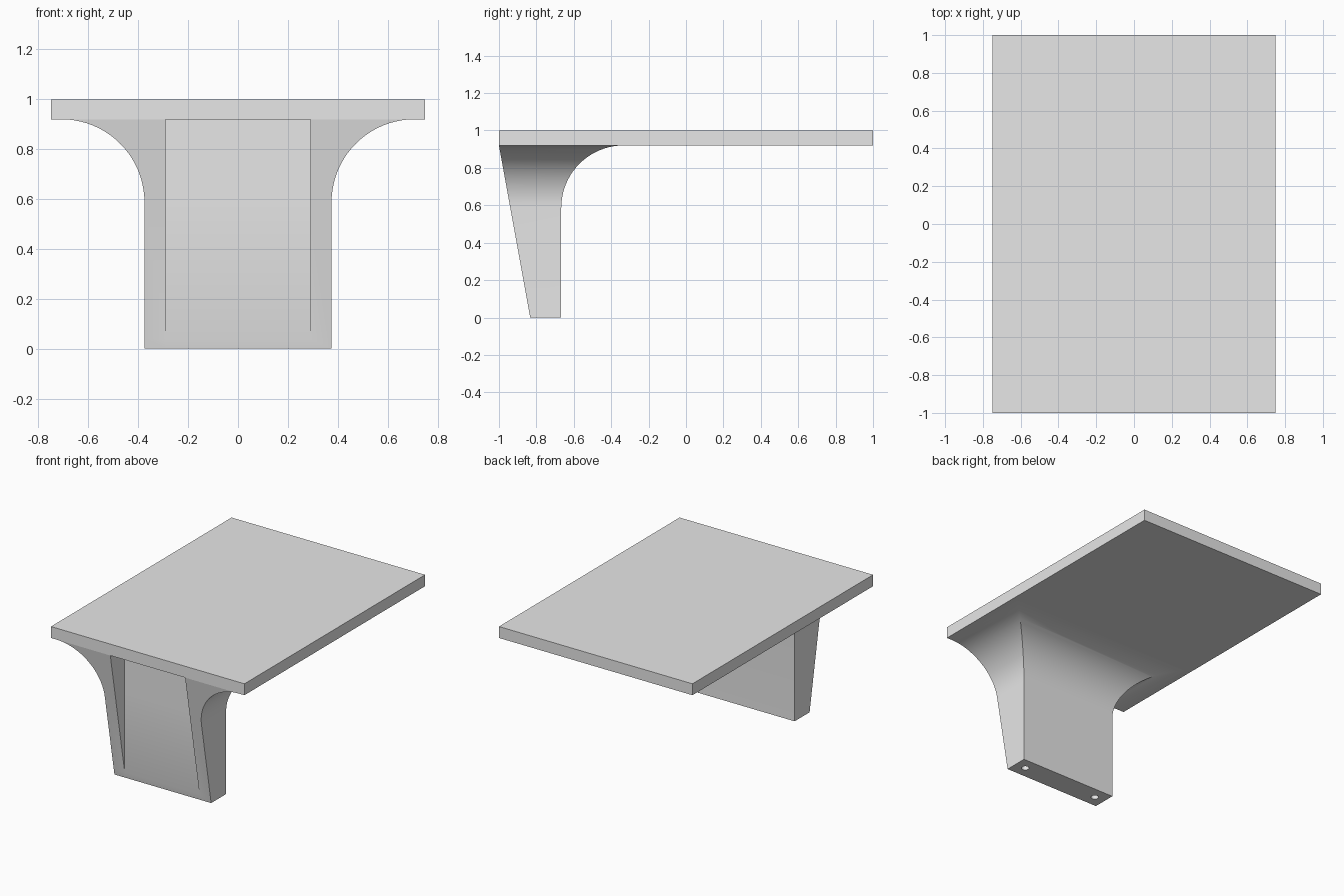
import bpy, bmesh, math

cube = bpy.data.objects.get("Cube")
if cube:
    bpy.data.objects.remove(cube, do_unlink=True)

SLAB_BOTTOM, TOP = 0.92, 1.0
HALF_W, BACK = 0.375, -0.667        # leg half width and back plane
FOOT_FRONT, TOP_FRONT = -0.833, -1  # sloping front of the leg
RADIUS = 1 / 3                      # fillet under the slab
PANEL_X, PANEL_Y = 0.29, -0.84      # recessed front panel

grey = bpy.data.materials.new("plain grey")
grey.use_nodes = True
grey.diffuse_color = (0.8, 0.8, 0.8, 1)
grey.node_tree.nodes["Principled BSDF"].inputs["Base Color"].default_value = (0.8, 0.8, 0.8, 1)


def make_object(name, bm):
    bmesh.ops.recalc_face_normals(bm, faces=bm.faces)
    mesh = bpy.data.meshes.new(name)
    bm.to_mesh(mesh)
    bm.free()
    mesh.materials.append(grey)
    obj = bpy.data.objects.new(name, mesh)
    bpy.context.collection.objects.link(obj)
    return obj


def activate(obj):
    bpy.ops.object.select_all(action='DESELECT')
    obj.select_set(True)
    bpy.context.view_layer.objects.active = obj


def leg_section(z, flare):
    """Outline of the leg at one height, with the panel set into its front."""
    w, back = HALF_W + flare, BACK + flare
    front = FOOT_FRONT + (TOP_FRONT - FOOT_FRONT) * z / SLAB_BOTTOM
    panel = max(front, PANEL_Y)
    half = [(w, back), (w, front), (PANEL_X, front), (PANEL_X, panel)]
    return [(x, y, z) for x, y in half] + [(-x, y, z) for x, y in reversed(half)]


# Slab
bm = bmesh.new()
bmesh.ops.create_cube(bm, size=1)
bmesh.ops.scale(bm, vec=(1.5, 2, TOP - SLAB_BOTTOM), verts=bm.verts)
bmesh.ops.translate(bm, vec=(0, 0, (TOP + SLAB_BOTTOM) / 2), verts=bm.verts)
make_object("slab", bm)

# Leg: straight below, flaring into the slab along a quarter circle
panel_foot = SLAB_BOTTOM * (PANEL_Y - FOOT_FRONT) / (TOP_FRONT - FOOT_FRONT)
levels = [(0, 0), (panel_foot, 0)]
STEPS = 20
for i in range(STEPS + 1):
    a = math.pi / 2 * i / STEPS
    levels.append((SLAB_BOTTOM - RADIUS * (1 - math.sin(a)), RADIUS * (1 - math.cos(a))))

bm = bmesh.new()
rings = [[bm.verts.new(p) for p in leg_section(*lv)] for lv in levels]
for low, high in zip(rings, rings[1:]):
    for i in range(len(low)):
        j = (i + 1) % len(low)
        bm.faces.new((low[i], low[j], high[j], high[i]))
bm.faces.new(rings[0])
bm.faces.new(rings[-1])
bmesh.ops.remove_doubles(bm, verts=bm.verts, dist=1e-4)
leg = make_object("leg", bm)

# Two fixing holes in the foot
bm = bmesh.new()
for side in (-1, 1):
    hole = bmesh.ops.create_cone(bm, cap_ends=True, segments=24, radius1=0.025,
                                 radius2=0.025, depth=0.4)
    bmesh.ops.translate(bm, vec=(side * 0.295, -0.75, 0), verts=hole["verts"])
cutter = make_object("hole_cutter", bm)
cutter.hide_render = True

cut = leg.modifiers.new("holes", 'BOOLEAN')
cut.operation = 'DIFFERENCE'
cut.solver = 'EXACT'
cut.object = cutter
activate(leg)
bpy.ops.object.modifier_apply(modifier=cut.name)
bpy.data.objects.remove(cutter, do_unlink=True)
activate(leg)
bpy.ops.object.shade_smooth_by_angle(angle=math.radians(30))
